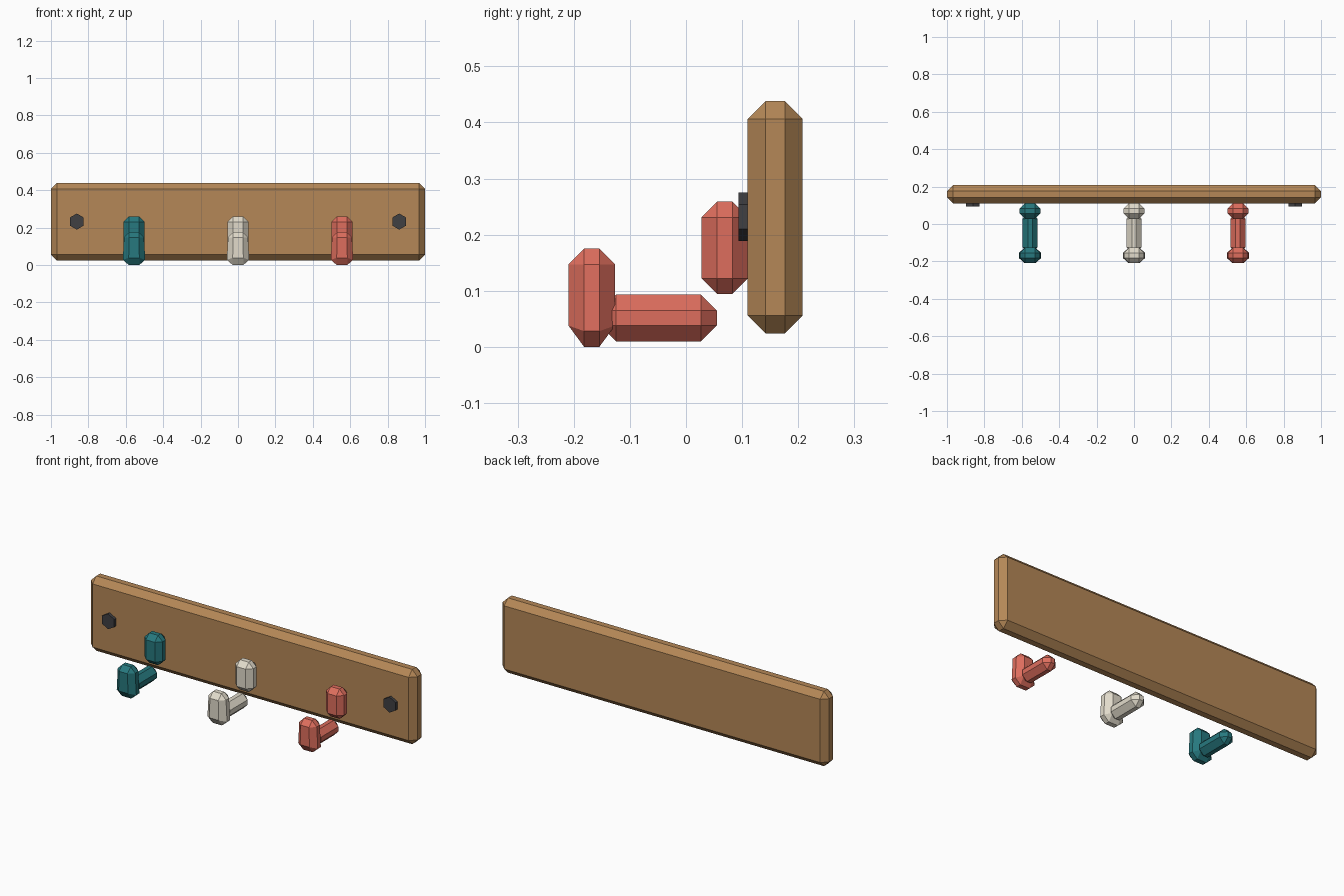
import bpy, bmesh, math
from mathutils import Matrix, Vector

if "Cube" in bpy.data.objects:
    bpy.data.objects.remove(bpy.data.objects["Cube"])


def material(name, rgb):
    m = bpy.data.materials.new(name)
    m.diffuse_color = (*rgb, 1)
    m.use_nodes = True
    m.node_tree.nodes["Principled BSDF"].inputs["Base Color"].default_value = m.diffuse_color
    return m


wood = material("wood", (0.46, 0.245, 0.095))
dark = material("dark_metal", (0.05, 0.05, 0.055))
colours = [
    ("left", -0.556, material("teal", (0.02, 0.19, 0.21))),
    ("middle", 0.0, material("cream", (0.76, 0.71, 0.60))),
    ("right", 0.556, material("coral", (0.73, 0.155, 0.11))),
]


def finish(name, bm, mat, location):
    bmesh.ops.recalc_face_normals(bm, faces=bm.faces)
    me = bpy.data.meshes.new(name)
    bm.to_mesh(me)
    bm.free()
    me.materials.append(mat)
    ob = bpy.data.objects.new(name, me)
    ob.location = location
    bpy.context.collection.objects.link(ob)
    return ob


def chamfered_box(size, bevel):
    bm = bmesh.new()
    bmesh.ops.create_cube(bm, size=1)
    bmesh.ops.scale(bm, vec=Vector(size), verts=bm.verts)
    bmesh.ops.bevel(bm, geom=list(bm.edges), offset=bevel, segments=1,
                    profile=0.5, affect='EDGES')
    return bm


# Backboard
finish("backboard", chamfered_box((2, 0.098, 0.414), 0.032), wood, (0, 0.159, 0.231))

# Hexagonal screw heads
for side, x in (("left", -0.862), ("right", 0.862)):
    bm = bmesh.new()
    bmesh.ops.create_cone(bm, cap_ends=True, segments=6, radius1=0.043,
                          radius2=0.043, depth=0.034)
    # turn a corner to the top, axis along y
    turn = Matrix.Rotation(math.pi / 2, 4, 'X')
    bmesh.ops.transform(bm, matrix=turn, verts=bm.verts)
    finish(side + "_screw", bm, dark, (x, 0.111, 0.232))

# Three hooks: mounting block, arm and upturned tip
for side, x, mat in colours:
    finish(side + "_mount", chamfered_box((0.11, 0.083, 0.165), 0.028), mat,
           (x, 0.069, 0.1765))
    finish(side + "_arm", chamfered_box((0.08, 0.208, 0.083), 0.028), mat,
           (x, -0.049, 0.0515))

    # Tip flares a little towards its base
    bm = chamfered_box((0.107, 0.083, 0.175), 0.028)
    for v in bm.verts:
        if v.co.z < 0:
            v.co.x *= 1.12
            if abs(v.co.y) > 0.04:
                v.co.z += 0.01
    finish(side + "_tip", bm, mat, (x, -0.168, 0.0875))
